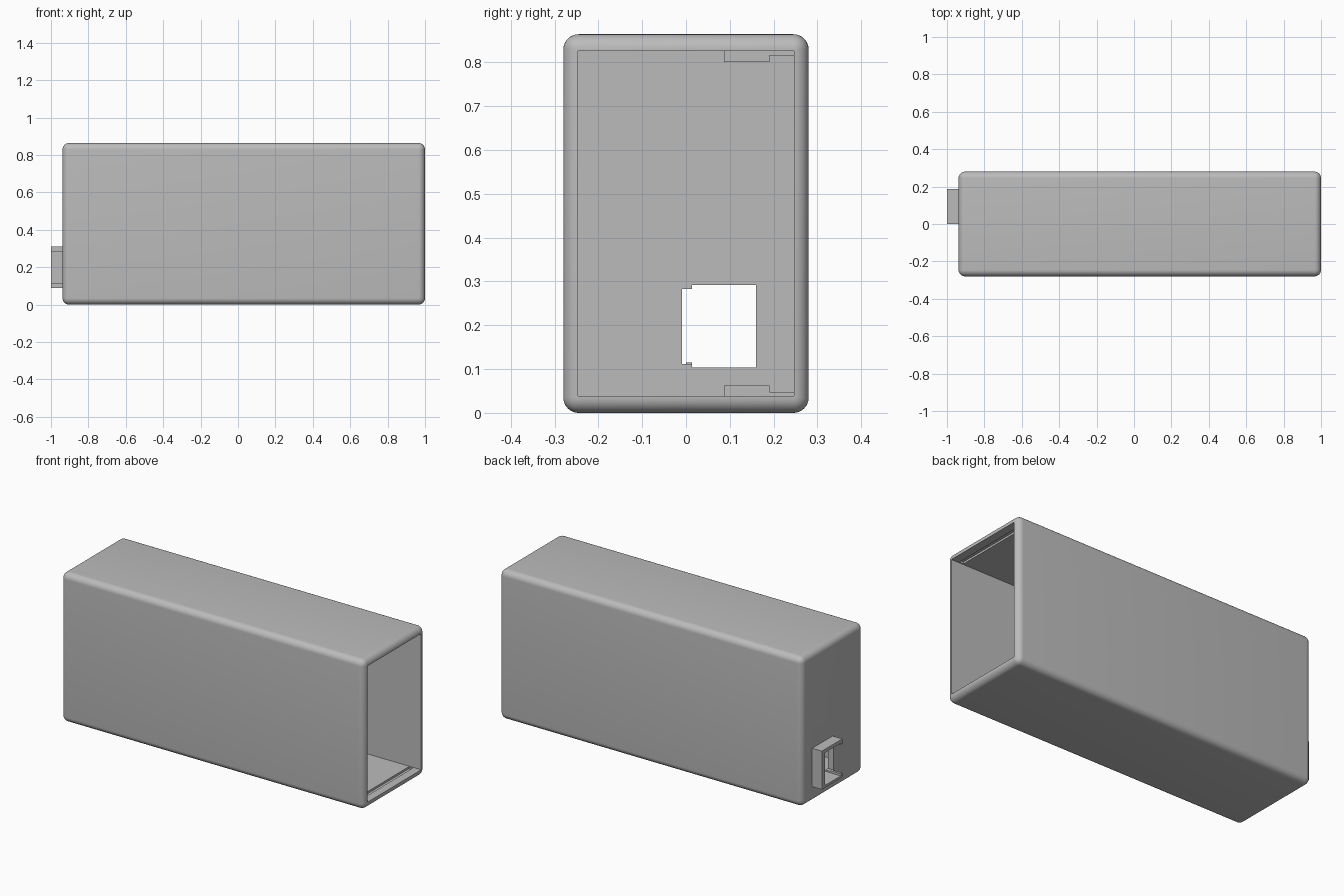
import bpy, bmesh, math
from mathutils import Vector

if "Cube" in bpy.data.objects:
    bpy.data.objects.remove(bpy.data.objects["Cube"])

grey = bpy.data.materials.new("plain_grey")
grey.use_nodes = True
COLOUR = (0.5, 0.5, 0.5, 1)
grey.diffuse_color = COLOUR
grey.node_tree.nodes["Principled BSDF"].inputs["Base Color"].default_value = COLOUR


def box(name, x, y, z):
    """Box spanning the given (min, max) ranges."""
    bm = bmesh.new()
    bmesh.ops.create_cube(bm, size=1)
    for v in bm.verts:
        v.co = Vector(r[0] if c < 0 else r[1] for c, r in zip(v.co, (x, y, z)))
    mesh = bpy.data.meshes.new(name)
    bm.to_mesh(mesh)
    bm.free()
    mesh.materials.append(grey)
    ob = bpy.data.objects.new(name, mesh)
    bpy.context.collection.objects.link(ob)
    return ob


def apply_modifiers(ob):
    graph = bpy.context.evaluated_depsgraph_get()
    mesh = bpy.data.meshes.new_from_object(ob.evaluated_get(graph))
    ob.modifiers.clear()
    ob.data = mesh


def cut(ob, x, y, z):
    cutter = box("cutter", x, y, z)
    mod = ob.modifiers.new("cut", "BOOLEAN")
    mod.operation, mod.solver, mod.object = "DIFFERENCE", "EXACT", cutter
    apply_modifiers(ob)
    bpy.data.objects.remove(cutter)


HEIGHT, WALL, BACK = 0.864, 0.036, -0.938
FLOOR, CEILING = 0.039, 0.826


def pair(span):
    """The same height range at the floor and mirrored at the ceiling."""
    return span, (HEIGHT - span[1], HEIGHT - span[0])


# Rounded case
case = box("case", (BACK, 1), (-0.28, 0.28), (0, HEIGHT))
bevel = case.modifiers.new("round", "BEVEL")
bevel.width, bevel.segments = 0.035, 8
apply_modifiers(case)

# Hollow inside, open at one end
cut(case, (BACK + WALL, 1.1), (-0.246, 0.246), (FLOOR, CEILING))

# Snap grooves behind the opening, floor and ceiling
for span in pair((0.027, 0.06)):
    cut(case, (0.925, 0.952), (-0.24, 0.24), span)

# Stepped socket hole through the end wall
cut(case, (BACK - 0.1, BACK + 0.1), (0.014, 0.16), (0.103, 0.292))
cut(case, (BACK - 0.1, BACK + 0.1), (-0.009, 0.02), (0.112, 0.283))

bpy.ops.object.select_all(action="DESELECT")
case.select_set(True)
bpy.context.view_layer.objects.active = case
bpy.ops.object.shade_smooth_by_angle(angle=math.radians(30))

# C-shaped socket bracket with small hooks on its open side
bracket = box("socket_bracket", (-1, BACK + 0.004), (0, 0.186), (0.09, 0.312))
cut(bracket, (-1.1, BACK + 0.1), (0.014, 0.16), (0.103, 0.292))
cut(bracket, (-1.1, BACK + 0.1), (-0.1, 0.02), (0.115, 0.283))

# Inner stops and thin rails on floor and ceiling
inner = BACK + WALL - 0.004
for side, stop, rail in zip(("lower", "upper"), pair((0.035, 0.063)), pair((0.035, 0.048))):
    box(side + "_stop", (inner, inner + 0.1), (0.087, 0.19), stop)
    box(side + "_rail", (inner, inner + 0.1), (0.19, 0.25), rail)
